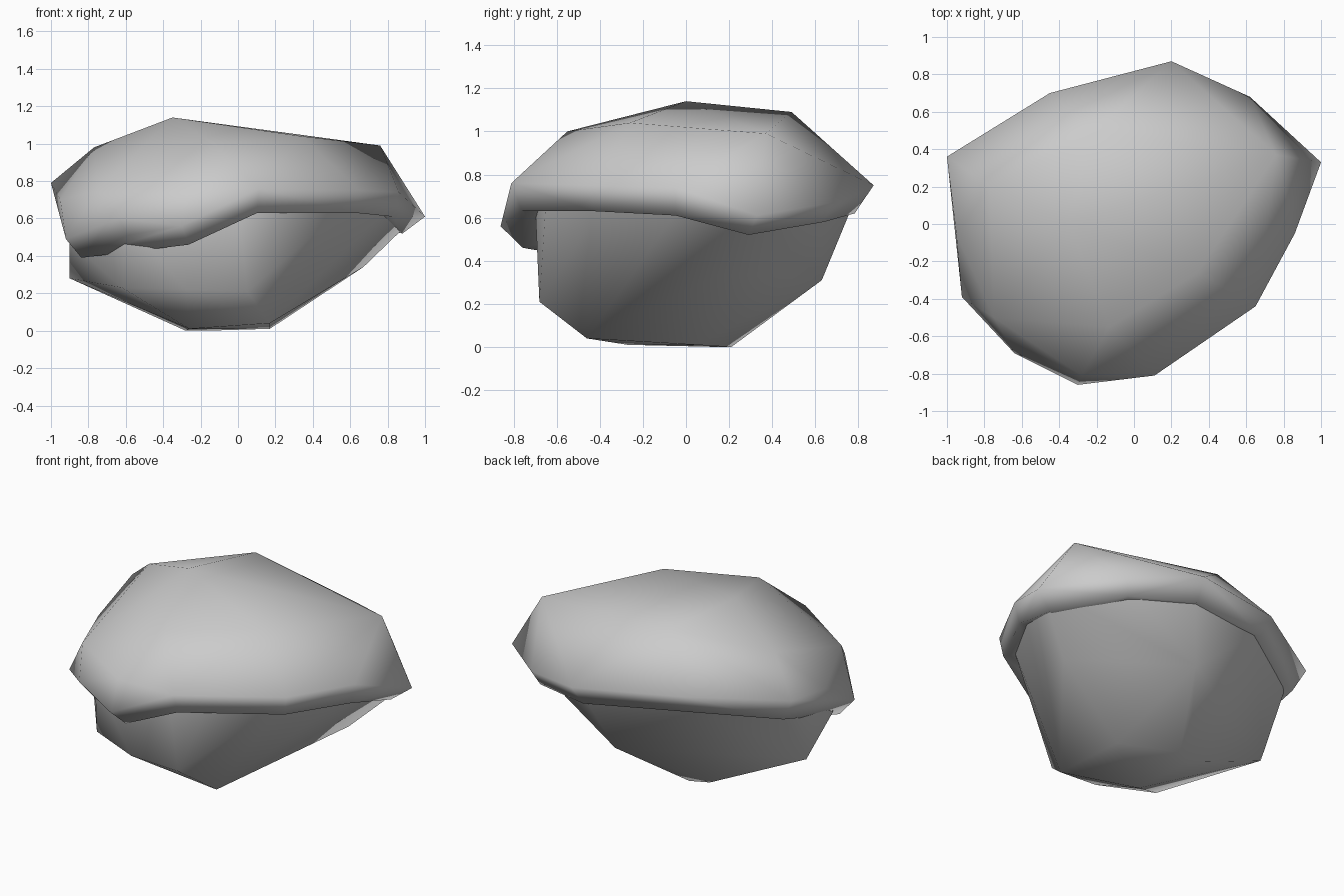
import bpy
import bmesh
from mathutils import Vector

default_cube = bpy.data.objects.get("Cube")
if default_cube:
    bpy.data.objects.remove(default_cube, do_unlink=True)

# One plain stone colour
stone = bpy.data.materials.new("stone_grey")
stone.use_nodes = True
stone_colour = (.6, .6, .6, 1)
stone.diffuse_color = stone_colour
for node in stone.node_tree.nodes:
    if node.type == 'BSDF_PRINCIPLED':
        node.inputs["Base Color"].default_value = stone_colour
        node.inputs["Roughness"].default_value = .9


def chiselled_rock(name, seam, corners, tuck_lip=False):
    """Wrap the corners in a smooth stone that is open across its seam."""
    mesh = bpy.data.meshes.new(name)
    bm = bmesh.new()
    seam_verts = {bm.verts.new(point) for point in seam}
    for point in corners:
        bm.verts.new(point)
    hull = bmesh.ops.convex_hull(bm, input=list(bm.verts))
    unused = set(hull["geom_interior"]) | set(hull["geom_unused"])
    loose = [item for item in unused if isinstance(item, bmesh.types.BMVert)]
    seam_verts -= set(loose)
    bmesh.ops.delete(bm, geom=loose, context='VERTS')
    bmesh.ops.recalc_face_normals(bm, faces=list(bm.faces))
    bm.normal_update()

    # Open the flat side where the two stones meet
    buried = [face for face in bm.faces
              if seam_verts.issuperset(face.verts) and abs(face.normal.z) > .5]
    bmesh.ops.delete(bm, geom=buried, context='FACES')

    # Fold the open edge inward as the underside of the overhang
    if tuck_lip:
        edges = [edge for edge in bm.edges if edge.is_boundary]
        folded = bmesh.ops.extrude_edge_only(bm, edges=edges)["geom"]
        for item in folded:
            if isinstance(item, bmesh.types.BMVert):
                item.co.x *= .84
                item.co.y *= .84
                item.co.z += .03
        bmesh.ops.recalc_face_normals(bm, faces=list(bm.faces))

    for face in bm.faces:
        face.smooth = True
    bm.to_mesh(mesh)
    bm.free()
    mesh.materials.append(stone)
    rock = bpy.data.objects.new(name, mesh)
    bpy.context.scene.collection.objects.link(rock)


# Cap outline, counter-clockwise from the back right:
# x, y, rim height, lip height, lip inset
cap_outline = [
    (-1, .36, .79, .64, .92), (-.95, -.05, .7, .6, .96),
    (-.92, -.39, .49, .39, .91), (-.64, -.69, .6, .51, .92),
    (-.3, -.86, .56, .46, .88), (.11, -.81, .76, .63, .94),
    (.65, -.44, .75, .63, .97), (.86, -.05, .74, .61, .96),
    (1, .33, .61, .52, .88), (.62, .68, .67, .58, .94),
    (.2, .87, .75, .62, .9), (-.45, .7, .8, .68, .93),
]
cap_crown = [
    (-.35, 0, 1.14), (-.22, .49, 1.09), (.76, .37, .99), (.34, -.26, 1.04),
    (-.13, -.55, 1), (-.77, .2, .98), (-.75, -.5, .75), (-.28, -.81, .76),
]
rim = [Vector((x, y, rim_z)) for x, y, rim_z, lip_z, inset in cap_outline]
lip = [Vector((x * inset, y * inset, lip_z)) for x, y, rim_z, lip_z, inset in cap_outline]
chiselled_rock("overhanging_cap", lip, rim + cap_crown, tuck_lip=True)

# Base stone, tapering from the overhang to a small flat foot
base_shoulder = [
    (-.9, -.2, .48), (-.6, -.59, .59), (0, -.7, .67), (.25, -.65, .67),
    (.59, -.38, .67), (.81, -.02, .66), (.97, .33, .63), (.57, .63, .65),
    (.18, .77, .65), (-.42, .61, .71), (-.89, .31, .67), (-.89, .03, .63),
]
base_belly = [
    (-.9, .07, .28), (-.62, -.54, .23), (-.28, -.68, .22), (.05, -.68, .21),
    (.67, .16, .34), (.06, .63, .31),
]
base_foot = [
    (-.26, -.27, .01), (.17, -.46, .04), (.17, .05, .01), (-.17, .21, 0),
    (-.28, .16, 0),
]
chiselled_rock("tapered_base", base_shoulder, base_belly + base_foot)
